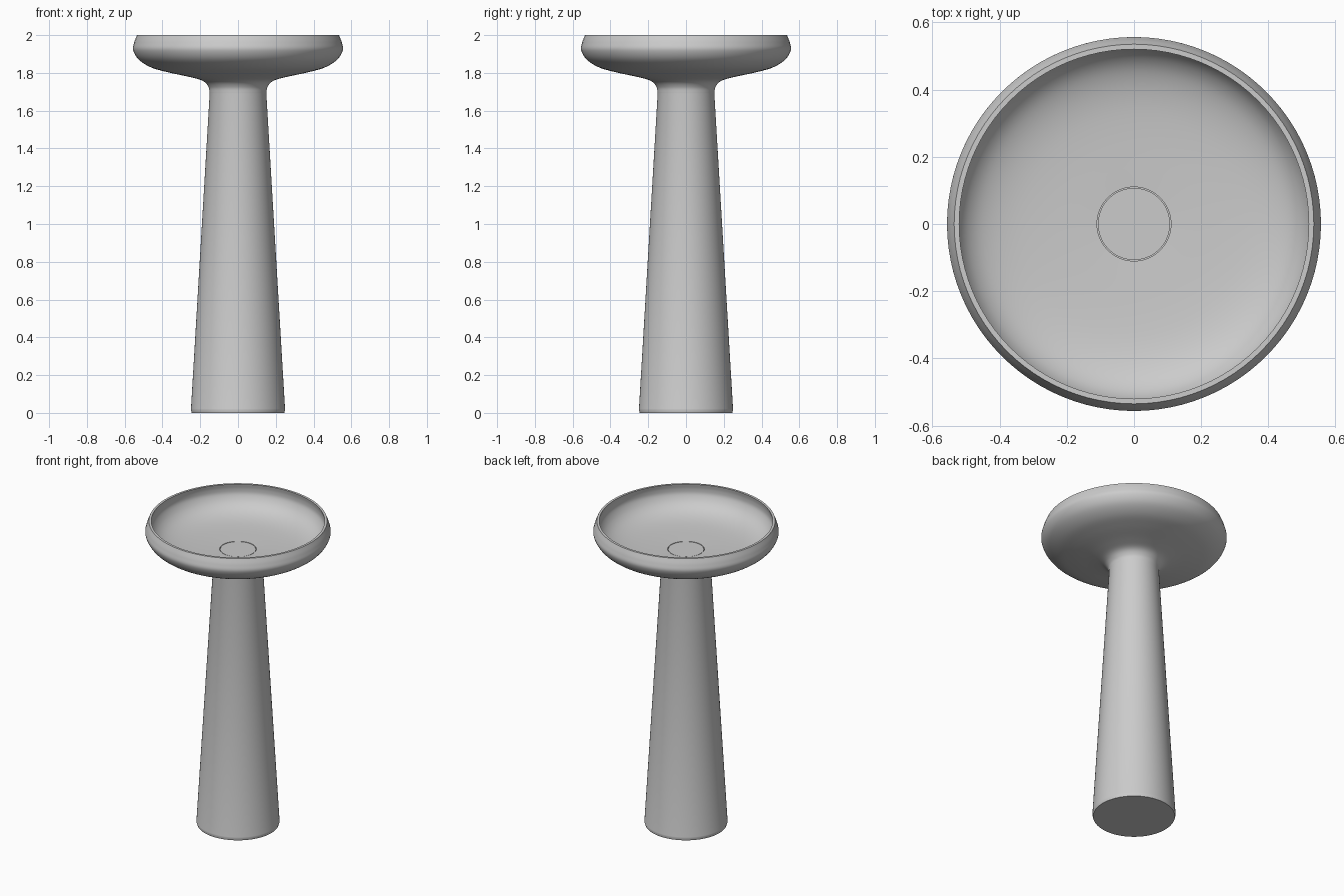
import bpy, bmesh
from math import radians
from mathutils import Matrix, Vector

cube = bpy.data.objects.get("Cube")
if cube:
    bpy.data.objects.remove(cube, do_unlink=True)

ceramic = bpy.data.materials.new("matt_grey")
ceramic.use_nodes = True
grey = (0.6, 0.6, 0.6, 1)
ceramic.diffuse_color = grey
ceramic.node_tree.nodes["Principled BSDF"].inputs["Base Color"].default_value = grey


def rounded(points, steps=6):
    """Smooth open curve through the points (Catmull-Rom)."""
    pts = [Vector(p) for p in points]
    pts = [2 * pts[0] - pts[1]] + pts + [2 * pts[-1] - pts[-2]]
    out = []
    for a, b, c, d in zip(pts, pts[1:], pts[2:], pts[3:]):
        for i in range(steps):
            t = i / steps
            out.append((2 * b + (c - a) * t + (2 * a - 5 * b + 4 * c - d) * t**2
                        + (3 * b - a - 3 * c + d) * t**3) / 2)
    return out + [pts[-2]]


def lathe(name, profile, segments=96):
    """Spin a radius/height profile around the z axis."""
    bm = bmesh.new()
    verts = [bm.verts.new((p[0], 0, p[1])) for p in profile]
    edges = [bm.edges.new(pair) for pair in zip(verts, verts[1:])]
    bmesh.ops.spin(bm, geom=verts + edges, cent=(0, 0, 0), axis=(0, 0, 1),
                   angle=radians(360), steps=segments, use_duplicate=False)
    bmesh.ops.remove_doubles(bm, verts=bm.verts, dist=0.0002)
    bmesh.ops.recalc_face_normals(bm, faces=bm.faces)
    mesh = bpy.data.meshes.new(name)
    bm.to_mesh(mesh)
    bm.free()
    mesh.materials.append(ceramic)
    obj = bpy.data.objects.new(name, mesh)
    bpy.context.collection.objects.link(obj)
    bpy.ops.object.select_all(action='DESELECT')
    bpy.context.view_layer.objects.active = obj
    obj.select_set(True)
    bpy.ops.object.shade_smooth_by_angle(angle=radians(30))
    return obj


# Pedestal and basin: foot, tapered stem, flared bowl, rim and interior
foot = [(0, 0), (0.245, 0), (0.25, 0.018), (0.249, 0.022)]
outside = rounded([(0.15, 1.69), (0.156, 1.725), (0.185, 1.757), (0.25, 1.777),
                   (0.37, 1.803), (0.46, 1.829), (0.525, 1.87), (0.555, 1.92),
                   (0.55, 1.96), (0.535, 2.0)])
inside = rounded([(0.52, 2.0), (0.526, 1.965), (0.522, 1.93), (0.495, 1.888),
                  (0.45, 1.856), (0.38, 1.834), (0.28, 1.822), (0.11, 1.814)])
well = [(0.11, 1.80), (0, 1.80)]
lathe("pedestal_basin", foot + outside + inside + well)

# Drain cover set in the well with a thin gap round it
lathe("drain_cover", [(0, 1.801), (0.107, 1.801), (0.107, 1.813), (0, 1.813)])
